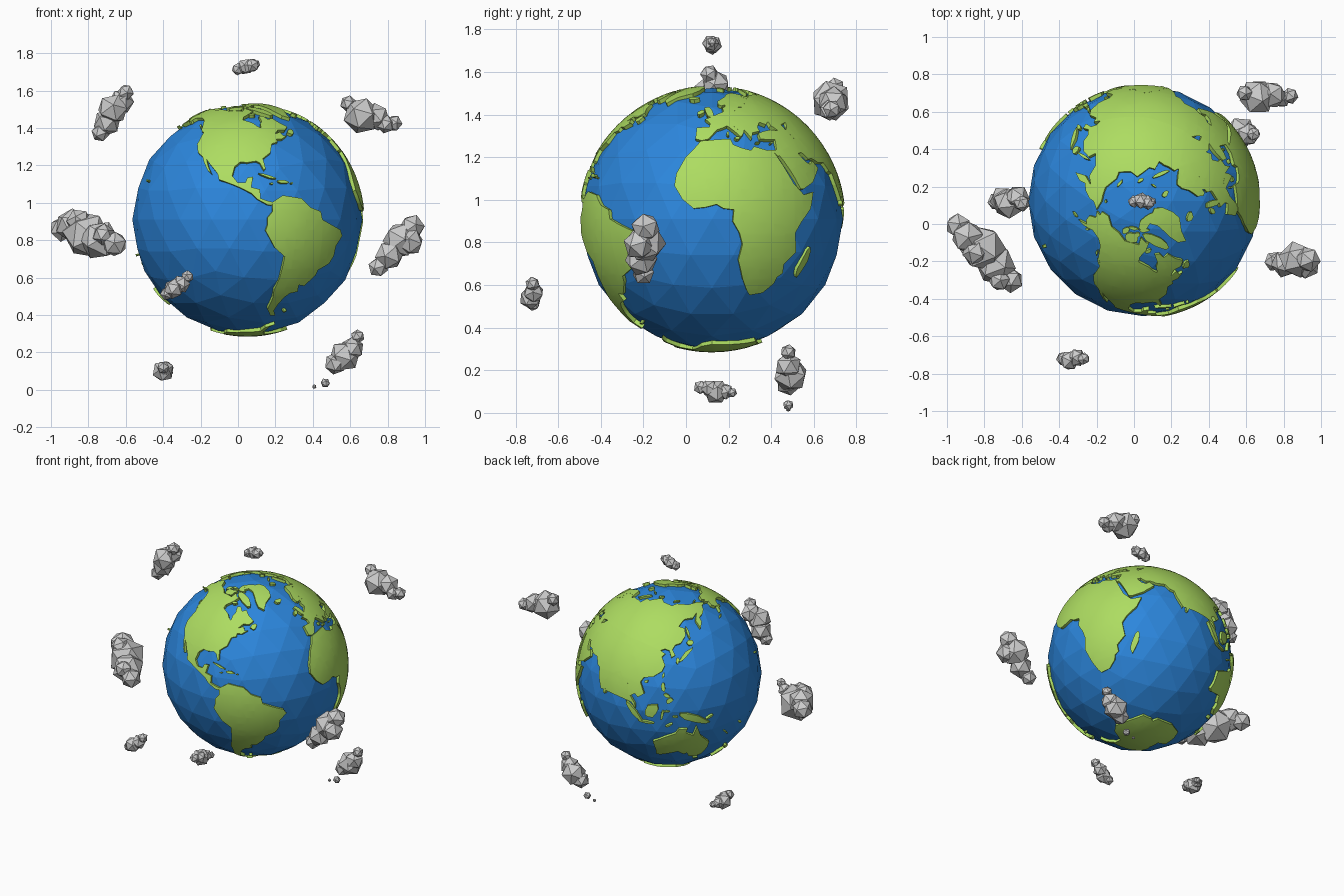
import bpy, bmesh, random
from math import radians, sin, cos, pi, hypot, atan2, acos
from mathutils import Vector, Matrix

random.seed(4)
CENTRE = Vector((0.05, 0.122, 0.91))
OCEAN_R, LAND_R, LAND_BASE = 0.615, 0.626, 0.595


def material(name, rgb):
    m = bpy.data.materials.new(name)
    m.diffuse_color = (*rgb, 1)
    return m


BLUE = material("ocean_blue", (0.025, 0.24, 0.72))
GREEN = material("land_green", (0.42, 0.72, 0.12))


def make_object(name, bm, mat=None):
    me = bpy.data.meshes.new(name)
    bm.to_mesh(me)
    bm.free()
    ob = bpy.data.objects.new(name, me)
    bpy.context.collection.objects.link(ob)
    if mat:
        me.materials.append(mat)
    return ob


def direction(lon, lat):
    a, b = radians(lon), radians(lat)
    return Vector((cos(b) * cos(a), cos(b) * sin(a), sin(b)))


def frame(lon, lat):
    """east, north and outward directions at a place on the globe"""
    a = radians(lon)
    c = direction(lon, lat)
    e = Vector((-sin(a), cos(a), 0))
    return e, c.cross(e), c


def add_land(bm_all, flat, centre):
    """flat outline around a centre -> gridded sheet -> wrapped on the globe with side walls"""
    e, n, c = frame(*centre)
    bm = bmesh.new()
    bm.faces.new([bm.verts.new((u, v, 0)) for u, v in flat])
    bmesh.ops.triangulate(bm, faces=bm.faces[:])
    step = radians(5)
    for axis in (0, 1):
        lo, hi = min(p[axis] for p in flat), max(p[axis] for p in flat)
        no = Vector((1 - axis, axis, 0))
        for k in range(int(lo / step) - 1, int(hi / step) + 2):
            if lo < k * step < hi:
                bmesh.ops.bisect_plane(bm, geom=bm.verts[:] + bm.edges[:] + bm.faces[:],
                                       dist=1e-5, plane_co=no * k * step, plane_no=no)
    bmesh.ops.triangulate(bm, faces=bm.faces[:])
    for v in bm.verts:
        d = hypot(v.co.x, v.co.y)
        side = (e * v.co.x + n * v.co.y) / max(d, 1e-9)
        v.co = (c * cos(d) + side * sin(d)) * LAND_R
    bm.normal_update()
    bmesh.ops.reverse_faces(bm, faces=[f for f in bm.faces
                                       if f.normal.dot(f.calc_center_median()) < 0])
    rim = [ed for ed in bm.edges if ed.is_boundary]
    new = bmesh.ops.extrude_edge_only(bm, edges=rim)["geom"]
    for v in new:
        if isinstance(v, bmesh.types.BMVert):
            v.co *= LAND_BASE / LAND_R
    bmesh.ops.translate(bm, verts=bm.verts[:], vec=CENTRE)
    tmp = bpy.data.meshes.new("tmp")
    bm.to_mesh(tmp)
    bm.free()
    bm_all.from_mesh(tmp)
    bpy.data.meshes.remove(tmp)


def finish_land(name, bm):
    ob = make_object(name, bm, GREEN)
    bpy.ops.object.select_all(action='DESELECT')
    ob.select_set(True)
    bpy.context.view_layer.objects.active = ob
    bpy.ops.object.shade_smooth_by_angle(angle=radians(30))


def coast(name, centre, outline):
    """outline of (longitude, latitude) points"""
    e, n, c = frame(*centre)
    flat = []
    for lon, lat in outline:
        p = direction(lon, lat)
        d, a = acos(max(-1, min(1, p.dot(c)))), atan2(p.dot(n), p.dot(e))
        flat.append((d * cos(a), d * sin(a)))
    bm = bmesh.new()
    add_land(bm, flat, centre)
    finish_land(name, bm)


def islands(name, spots):
    """rough ovals: longitude, latitude, half length, half width, turn (degrees)"""
    bm = bmesh.new()
    for lon, lat, a, b, turn in spots:
        flat = []
        for i in range(9):
            t, k = i * 2 * pi / 9, random.uniform(0.85, 1.2)
            p = Matrix.Rotation(radians(turn), 2) @ Vector((a * k * cos(t), b * k * sin(t)))
            flat.append((radians(p.x), radians(p.y)))
        add_land(bm, flat, (lon, lat))
    finish_land(name, bm)


# Ocean ball
bm = bmesh.new()
bmesh.ops.create_icosphere(bm, subdivisions=3, radius=OCEAN_R, matrix=Matrix.Translation(CENTRE))
make_object("ocean", bm, BLUE)

# Americas
NA, EA = (-97, 45), (80, 45)
coast("north_america", NA, [
    (-168, 66), (-162, 67), (-166, 68.5), (-157, 71), (-141, 69.5), (-128, 70), (-115, 68), (-96, 68),
    (-94, 72), (-86, 69), (-82, 69), (-87, 65), (-94, 61), (-94, 58.5), (-85, 55.5), (-82, 53), (-79, 51.5),
    (-79, 55), (-77, 57), (-78, 62), (-73, 62), (-70, 59), (-65, 60), (-61, 56), (-56, 52.5), (-60, 50),
    (-66, 50), (-70, 47), (-65, 48.5), (-64, 46), (-61, 46), (-66, 43.5), (-70, 43.5), (-70, 41.5),
    (-74, 40.5), (-76, 35), (-81, 31.5), (-80, 26), (-81, 25), (-83, 29), (-85, 30), (-90, 29.2),
    (-94, 29.5), (-97, 27), (-114.5, 31.8), (-117, 32.5), (-121, 35), (-124, 40), (-124, 48), (-128, 51),
    (-134, 58), (-140, 60), (-150, 60), (-158, 56.5), (-164, 54.8), (-158, 58.5), (-162, 59), (-165, 61.5),
    (-161, 64.5)])
coast("central_america", NA, [
    (-97, 27), (-98, 22), (-95, 18.5), (-91, 18.5), (-90, 21), (-87, 21.5), (-88, 16), (-83.5, 15),
    (-83.5, 10.5), (-80, 9.3), (-77, 8.5), (-78, 7), (-80, 7.3), (-85, 10), (-88, 13), (-94, 16), (-105, 20),
    (-106, 23), (-112, 29), (-114, 31), (-112, 27), (-109.5, 23), (-112, 25), (-115, 29), (-117, 32.5),
    (-114.5, 31.8)])
coast("south_america", (-60, -20), [
    (-77.5, 8.5), (-72, 12), (-62, 10.5), (-57, 6), (-51, 4), (-50, 0), (-44, -2.5), (-37, -5), (-35, -8),
    (-39, -13), (-39, -18), (-41, -22), (-48, -25.5), (-48.5, -28.5), (-54, -34.5), (-58, -34), (-57, -38),
    (-62, -39), (-65, -41.5), (-67.5, -46), (-69, -51), (-65.5, -55), (-70, -55), (-74.5, -50), (-73, -42),
    (-73.5, -37), (-71.5, -30), (-70.3, -18.5), (-76, -14), (-81, -5.5), (-80, -2.5), (-80, 1), (-77.5, 4)])
coast("greenland", (-42, 72), [
    (-73, 78.3), (-60, 82), (-32, 83.5), (-18, 80), (-20, 74), (-25, 70), (-38, 65.5), (-43, 60), (-50, 62.5),
    (-53.5, 67.5), (-55, 71), (-60, 76)])

# Africa, Europe, Asia
coast("africa", (18, 3), [
    (-6, 35.8), (10, 37), (11, 34), (15, 32.3), (20, 31), (22, 33), (29, 31), (32.6, 31.2), (32.6, 29.8),
    (35.5, 24), (37.3, 20), (39.5, 15.5), (43, 12), (44.5, 10.5), (51, 11.8), (48, 4.5), (42, -1.5), (39, -6),
    (40.5, -14.5), (35, -20), (35.5, -24), (32.8, -26), (32, -29), (27, -33.7), (20, -34.8), (18, -32.5),
    (15, -27), (12, -18), (13.5, -11), (12, -6), (9, -1), (9.5, 4), (5, 4.5), (2, 6.3), (-3, 5), (-8, 4.5),
    (-13, 8.5), (-17, 14.5), (-16.5, 20), (-13, 27.5), (-9.8, 31)])
coast("europe", EA, [
    (60, 69), (54, 68.5), (44, 68), (43, 66), (37, 64), (33, 66.7), (41, 66.5), (33, 69.5), (26, 71),
    (18, 69.5), (13, 66), (5, 62), (5, 59), (8, 58), (11, 59), (13, 55.5), (16, 56.5), (17, 60), (18, 63),
    (22, 65.8), (25, 65), (21.5, 62), (23, 60), (30, 60), (23.5, 59), (24, 57), (21, 57), (20, 54.5), (14, 54),
    (11, 54), (10.5, 57.5), (8, 56.5), (8.5, 53.7), (4, 52), (-1.5, 49.5), (-4.5, 48.5), (-1.2, 46),
    (-1.5, 43.5), (-9, 43.3), (-9, 37), (-5.5, 36), (-2, 36.8), (0, 39), (3, 42), (6, 43), (9, 44.3), (12, 42),
    (16, 38), (18, 40), (13.5, 43.5), (12.5, 45.3), (14, 45), (19, 42), (22, 37), (23.5, 40.3), (26, 40.8),
    (28.5, 41.3), (28, 43.5), (31, 46.5), (35, 45), (38, 47), (38, 44.5), (41.5, 41.5), (48, 42), (47, 45),
    (53, 46.5), (60, 46)])
coast("north_asia", EA, [
    (60, 46), (60, 69), (68, 68.5), (70, 73), (80, 73), (87, 75), (104, 77.5), (113, 74), (130, 71), (140, 72.5),
    (160, 69.8), (170, 69.5), (180, 69), (190, 66), (180, 64.8), (177, 62.5), (170, 60), (163, 58.5), (162, 55),
    (157, 51), (156, 57), (163, 62), (155, 59.3), (143, 59.3), (135, 54.7), (141, 53), (140, 48), (135, 43.5),
    (130, 42.5), (127.5, 39.5), (129.5, 36), (126.5, 34.5), (125, 39), (121.5, 40), (118, 39), (90, 44)])
coast("south_asia", EA, [
    (60, 46), (53, 46.5), (51, 44), (53, 41), (54, 37), (50, 37.3), (48, 42), (41.5, 41.5), (36, 42), (31, 41.2),
    (27, 40), (27, 37), (31, 36.5), (36, 36.5), (34.5, 31.3), (32.6, 31.1), (32.6, 29.9), (34.2, 27.8), (35, 28.5),
    (39, 21.5), (43, 13), (45, 13), (52, 16), (59.5, 22.5), (56.5, 26), (54, 24.2), (51, 25.5), (48, 29.5),
    (50.5, 30), (54, 26.7), (57, 27), (61.5, 25), (67, 25), (70, 21), (72.8, 20), (74, 15), (77.5, 8), (80, 13),
    (82, 17), (87, 21.3), (91, 22.5), (94, 18), (94.5, 16), (97.5, 16.5), (98.5, 10), (101, 5), (103.5, 1.3),
    (103.3, 4.5), (100, 9), (100, 13.3), (103, 10.8), (105, 8.7), (109, 11.5), (106, 18.5), (108, 21.5),
    (114, 22.3), (120, 26), (122, 30), (119.5, 35), (122, 37), (118, 39), (90, 44)])

# Australia and Antarctica
coast("australia", (134, -25), [
    (114, -22), (122, -18), (129, -15), (131, -11.7), (136.5, -12), (135.5, -15), (140.5, -17.5), (142.5, -10.8),
    (146, -19), (153, -25.5), (153, -31), (150, -37.5), (146.5, -39), (140, -38), (138, -34), (135.5, -34.8),
    (131, -31.5), (124, -33.5), (118, -35), (115, -34), (115.5, -30)])
coast("antarctica", (0, -90), [
    (-58, -63.5), (-62, -67), (-61, -74), (-45, -78), (-30, -76.5), (-15, -72.5), (0, -70), (25, -70), (40, -69),
    (55, -66.5), (70, -68.5), (73, -70), (80, -67.5), (110, -66.5), (135, -66), (150, -68.5), (170, -71.5),
    (164, -78), (-160, -78.5), (-150, -76.5), (-130, -74), (-100, -74), (-80, -73.5), (-68, -72), (-67, -67)])

# Islands by region
islands("arctic_islands", [
    (-72, 69, 8, 2.3, -48), (-108, 71, 3.6, 2.4, 0), (-80, 80, 5, 2.3, 40), (-121, 73, 2, 1.4, 60),
    (-88, 75.4, 2.4, .9, 0), (-100, 73, 1.4, 1.2, 0), (-110, 75.6, 2.4, .8, 10), (-93, 79.5, 1.8, 1.3, 60),
    (-84, 64.5, 1.6, .9, 20), (58, 74, 4.4, .9, 55), (18, 78.5, 2, 1.3, -40), (98, 79.5, 1.7, .9, 30),
    (143, 75.3, 2, .7, 0), (180, 71, .8, .5, 0), (55, 80.7, 1.5, .5, 0)])
islands("atlantic_islands", [
    (-2, 53.5, 4.2, 1.4, 108), (-8, 53.3, 1.7, 1.2, 60), (-18.5, 65, 2.4, 1.4, 0), (-56, 48.7, 2, 1.6, 30),
    (-79, 21.8, 4.5, .6, -18), (-71, 19, 2.6, .8, -5), (-66.4, 18.2, .7, .4, 0), (-77.4, 18.1, .8, .4, 0),
    (-59, -51.8, 1.2, .6, 0), (9, 40, 1.2, .5, 90), (14, 37.5, 1.2, .7, 0), (25, 35.2, 1.1, .3, 0),
    (33, 35, .8, .4, 20), (46.7, -19, 6.6, 1.8, 72), (80.7, 7.6, 1.9, 1, 90)])
islands("pacific_islands", [
    (114, .8, 5, 3.6, 50), (102, -.5, 8, 1.6, -47), (110, -7.3, 4.8, .7, -6), (140.5, -5, 9.5, 2.3, -22),
    (120.5, -2, 3.4, .8, 80), (123, .7, 2, .5, 5), (128.5, -3, 1.6, .5, 0), (124.5, -9, 2.2, .6, 25),
    (121, 16.5, 3, 1.2, 100), (125, 7.8, 2.4, 1.6, 40), (123.5, 11, 2, 1, -30), (121, 23.7, 1.8, .7, 75),
    (109.8, 19.2, 1.2, .9, 30), (137.5, 36, 6, 1.2, 40), (143, 43.3, 2, 1.6, 0), (131, 32.5, 1.8, 1, 80)])
islands("far_islands", [
    (143, 50, 4, .7, 95), (151, -5.5, 2.5, .6, 25), (146.7, -42, 1.5, 1.3, 0), (175.5, -38.5, 3.4, 1.3, 125),
    (170.5, -43.8, 4.3, 1.3, 48), (165.5, -21.3, 2, .5, -40), (178, -17.8, .8, .6, 0), (-155.6, 19.6, .8, .6, 0),
    (-125.8, 49.6, 2.2, .6, -45), (-132, 53.3, 1.3, .5, -60), (-153.5, 57.4, 1, .6, 40), (-169, 53, 1.5, .35, 25)])


# Clouds: clumps of icosahedra, each ball as x, y, z, radius
def cloud(name, balls):
    bm = bmesh.new()
    for x, y, z, r in balls:
        turn = Matrix.Rotation(random.uniform(0, 6), 4, Vector((random.random(), random.random(), 1)))
        bmesh.ops.create_icosphere(bm, subdivisions=1, radius=r, matrix=Matrix.Translation((x, y, z)) @ turn)
    make_object(name, bm)


cloud("cloud_top", [(0, .12, 1.715, .035), (.04, .125, 1.728, .045), (.075, .115, 1.735, .04), (.095, .12, 1.74, .025)])
cloud("cloud_upper_left", [(-.735, .12, 1.375, .05), (-.7, .13, 1.43, .075), (-.67, .11, 1.5, .085),
                           (-.625, .14, 1.54, .07), (-.6, .11, 1.59, .045)])
cloud("cloud_left", [(-.94, -.01, .86, .07), (-.89, -.07, .88, .09), (-.81, -.13, .83, .13), (-.85, -.15, .9, .07),
                     (-.74, -.22, .8, .11), (-.66, -.3, .78, .07), (-.72, -.3, .83, .06)])
cloud("cloud_front_left", [(-.38, -.72, .515, .038), (-.345, -.73, .54, .055), (-.305, -.715, .565, .05),
                           (-.27, -.72, .605, .035)])
cloud("cloud_low_left", [(-.4, .07, .12, .035), (-.385, .11, .115, .042), (-.4, .14, .1, .06), (-.39, .185, .1, .04),
                         (-.37, .215, .095, .025)])
cloud("cloud_low_right", [(.52, .48, .14, .06), (.57, .49, .18, .085), (.61, .48, .22, .065), (.64, .48, .285, .038),
                          (.467, .48, .037, .026), (.408, .48, .017, .012)])
cloud("cloud_right", [(.75, -.2, .655, .055), (.81, -.21, .72, .08), (.87, -.19, .8, .1), (.93, -.19, .87, .07),
                      (.92, -.22, .79, .075)])
cloud("cloud_upper_right", [(.59, .7, 1.53, .045), (.66, .68, 1.465, .1), (.74, .69, 1.46, .075), (.79, .67, 1.42, .05),
                            (.835, .685, 1.425, .045)])
